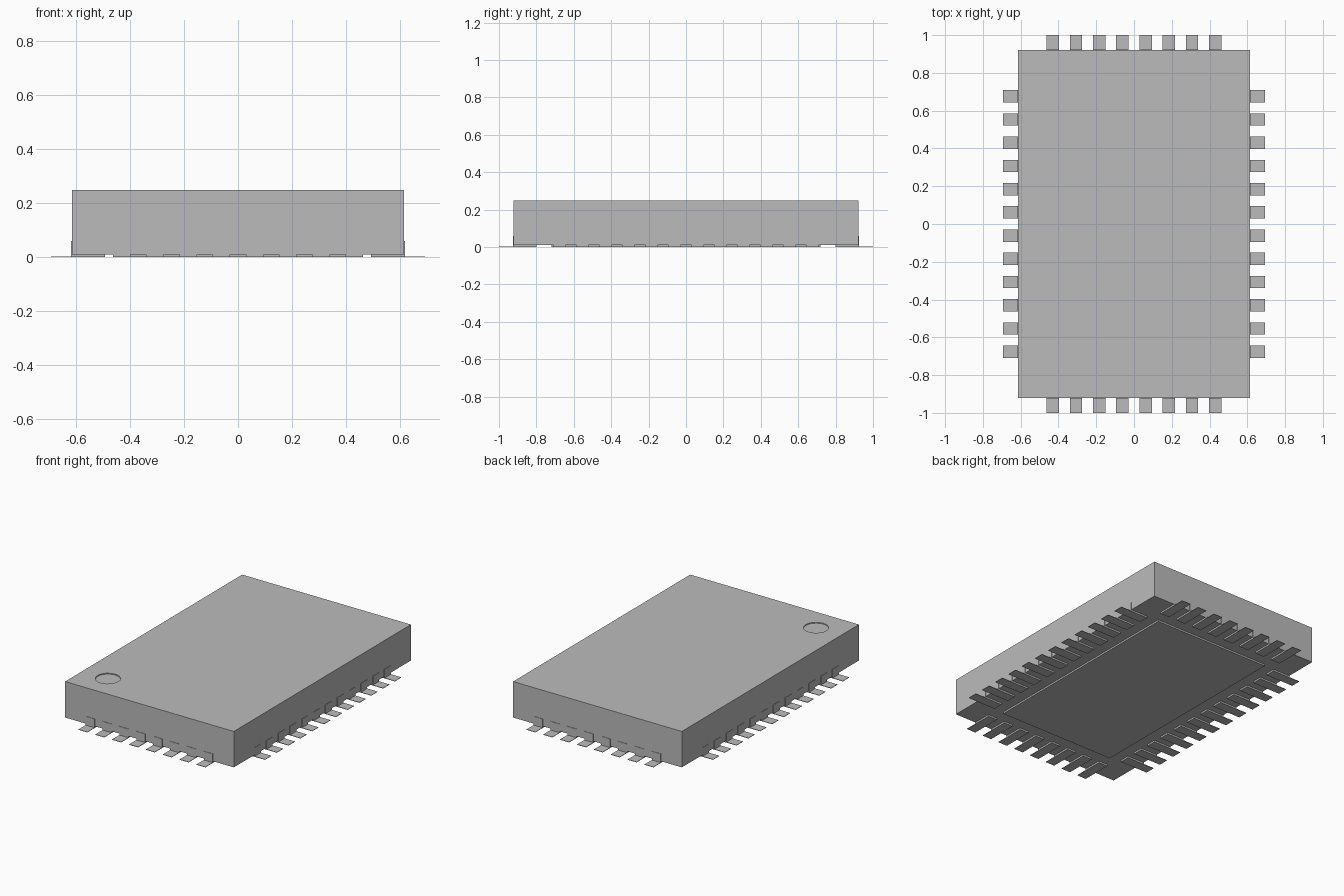
import bpy

if "Cube" in bpy.data.objects:
    bpy.data.objects.remove(bpy.data.objects["Cube"], do_unlink=True)

grey = bpy.data.materials.new("plain grey")
grey.use_nodes = True
grey.diffuse_color = (0.5, 0.5, 0.5, 1)
grey.node_tree.nodes["Principled BSDF"].inputs["Base Color"].default_value = (0.5, 0.5, 0.5, 1)

HALF_X, HALF_Y = 0.615, 0.922   # body half sizes
BASE, TOP = 0.011, 0.248        # body underside and top
PITCH, WIDTH = 0.123, 0.065     # contact spacing and width
INSET, REACH = 0.122, 0.078     # contact length under and beyond the body
FOOT = 0.003                    # solder foot thickness
WRAP = 0.003                    # thickness of the contact on the wall


def box(name, x, y, z):
    """Box between the (low, high) limits on each axis."""
    limits = (x, y, z)
    bpy.ops.mesh.primitive_cube_add(size=1, location=[sum(l) / 2 for l in limits])
    obj = bpy.context.object
    obj.name = name
    obj.scale = [abs(l[1] - l[0]) for l in limits]
    bpy.ops.object.transform_apply(location=False, rotation=False, scale=True)
    obj.data.materials.append(grey)
    return obj


def contact_row(name, count, edge, axis, side):
    """Row of contacts along one edge of the body."""
    for i in range(count):
        centre = (i - (count - 1) / 2) * PITCH
        along = (centre - WIDTH / 2, centre + WIDTH / 2)

        def part(label, inner, outer, z):
            across = tuple(sorted((side * inner, side * outer)))
            x, y = (across, along) if axis == "x" else (along, across)
            box(f"{name}_{label}_{i + 1}", x, y, z)

        part("solder_foot", edge - INSET, edge + REACH, (0, FOOT))
        part("under_contact", edge - INSET, edge + WRAP, (FOOT, BASE))
        part("wall_contact", edge, edge + WRAP, (BASE, 0.06))


# Body with a shallow round corner mark
body = box("package_body", (-HALF_X, HALF_X), (-HALF_Y, HALF_Y), (BASE, TOP))
bpy.ops.mesh.primitive_cylinder_add(vertices=24, radius=0.075, depth=0.02,
                                    location=(-0.43, -0.74, TOP + 0.004))
cutter = bpy.context.object
cutter.name = "corner_mark_cutter"
cutter.hide_render = True
cutter.data.materials.append(grey)
cut = body.modifiers.new("corner_mark", "BOOLEAN")
cut.operation = "DIFFERENCE"
cut.solver = "EXACT"
cut.object = cutter
bpy.context.view_layer.objects.active = body
bpy.ops.object.modifier_apply(modifier=cut.name)
bpy.data.objects.remove(cutter, do_unlink=True)

# Central pad underneath
box("thermal_pad", (-0.415, 0.415), (-0.72, 0.72), (0, BASE))

# Contacts on all four edges
for side, name in ((1, "left"), (-1, "right")):
    contact_row(name, 12, HALF_X, "x", side)
for side, name in ((1, "back"), (-1, "front")):
    contact_row(name, 8, HALF_Y, "y", side)
